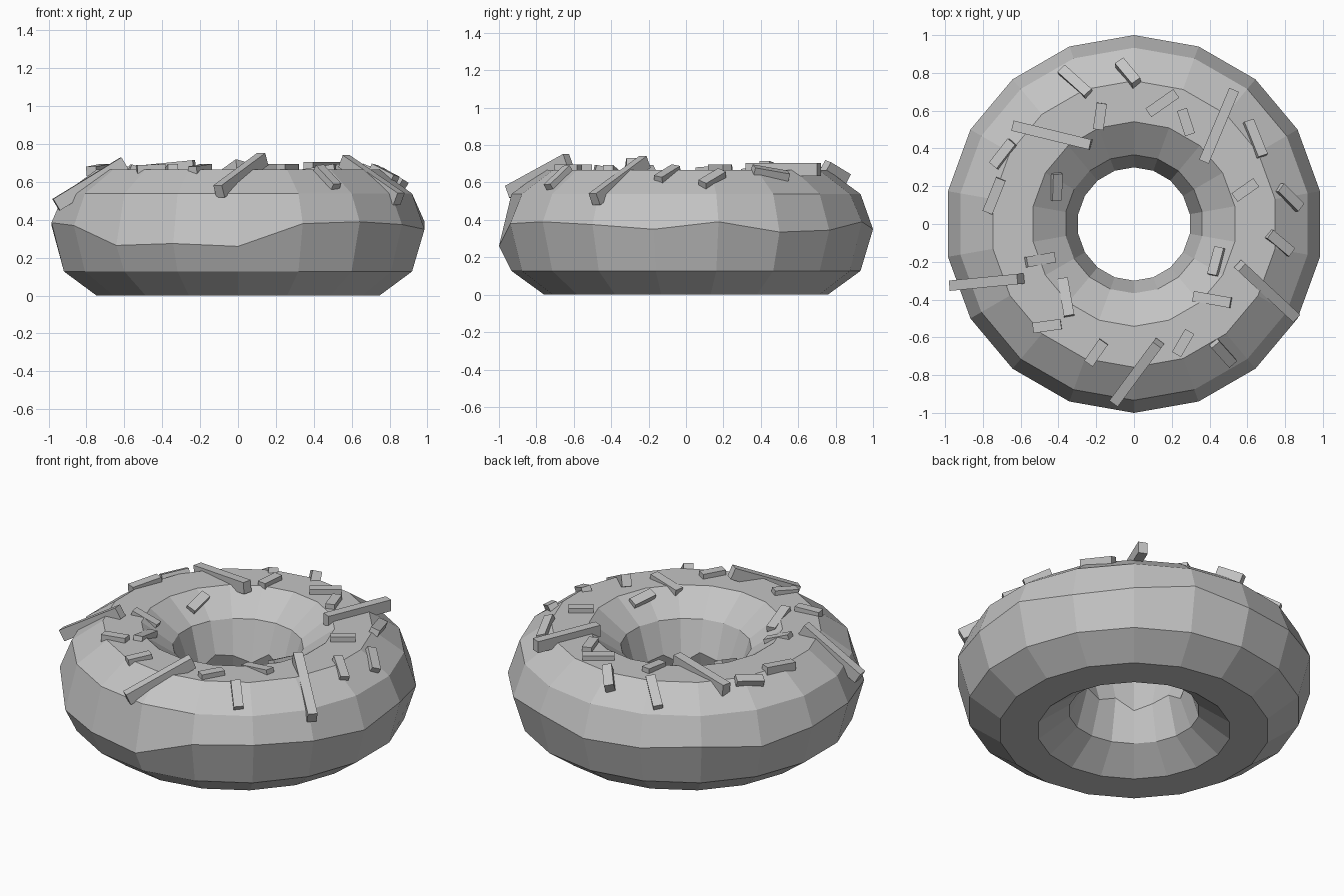
import bpy, bmesh, math
from mathutils import Vector, Matrix

cube = bpy.data.objects.get("Cube")
if cube:
    bpy.data.objects.remove(cube, do_unlink=True)

mat = bpy.data.materials.new("plain grey")
mat.use_nodes = True
grey = (0.55, 0.55, 0.55, 1)
mat.diffuse_color = grey
mat.node_tree.nodes["Principled BSDF"].inputs["Base Color"].default_value = grey

R, r, SEGS, SIDES = 0.65, 0.35, 18, 10
MID = r * math.cos(math.pi / SIDES)


def finish(bm, name):
    bmesh.ops.recalc_face_normals(bm, faces=bm.faces[:])
    mesh = bpy.data.meshes.new(name)
    bm.to_mesh(mesh)
    bm.free()
    mesh.materials.append(mat)
    obj = bpy.data.objects.new(name, mesh)
    bpy.context.collection.objects.link(obj)
    return obj


# Ring body: low-poly torus with a wavy icing edge around its widest line
outer_edge = [.26, .38, .39, .375, .35, .39, .335, .345, .39,
              .35, .36, .38, .34, .37, .385, .37, .265, .275]
bm = bmesh.new()
rings = []
for i in range(SEGS):
    a = math.tau * i / SEGS - math.pi / 2
    ring = []
    for j in range(SIDES):
        b = math.tau * (j + 0.5) / SIDES - math.pi / 2
        rad, z = R + r * math.cos(b), MID + r * math.sin(b)
        if j == 2:
            z = outer_edge[i]
        elif j == 7:
            z = MID + 0.04 * math.sin(i * 2.3)
        ring.append(bm.verts.new((rad * math.cos(a), rad * math.sin(a), z)))
    rings.append(ring)
for i in range(SEGS):
    p, q = rings[i], rings[(i + 1) % SEGS]
    for j in range(SIDES):
        k = (j + 1) % SIDES
        bm.faces.new((p[j], q[j], q[k], p[k]))
finish(bm, "ring_body")


def bar(name, a, b, up, width, height):
    """Box running from a to b, with its top turned towards up."""
    x = (b - a).normalized()
    y = up.cross(x).normalized()
    m = Matrix((x, y, x.cross(y))).transposed().to_4x4()
    m.translation = (a + b) / 2
    bm = bmesh.new()
    bmesh.ops.create_cube(bm, size=1, matrix=m @ Matrix.Diagonal(
        ((b - a).length, width, height, 1)))
    finish(bm, name)


def surface(x, y):
    """Point on the top of the ring."""
    d = min(abs(math.hypot(x, y) - R), 0.28)
    z = 0.666 if d < 0.108 else 0.666 - (d - 0.108) * 0.727
    return Vector((x, y, z + 0.004))


# Small sprinkles resting on the icing: x, y, heading, length
small = [(-.31, .75, -42, .19), (-.03, .79, -50, .14), (.15, .64, 35, .18),
         (.275, .54, -72, .14), (-.18, .57, 82, .14), (-.69, .37, 52, .16),
         (-.74, .15, 68, .19), (-.415, .2, 88, .14), (-.5, -.19, 10, .15),
         (-.36, -.39, -80, .2), (-.46, -.54, 8, .15), (-.2, -.68, 55, .14),
         (.26, -.63, 60, .14), (.47, -.68, -48, .14), (.415, -.4, -10, .2),
         (.44, -.2, 75, .15), (.77, -.1, -40, .15), (.82, .14, -45, .15),
         (.64, .45, -68, .2), (.59, .18, 35, .14)]
for n, (x, y, deg, length) in enumerate(small):
    t = math.radians(deg)
    dx, dy = math.cos(t) * length / 2, math.sin(t) * length / 2
    dist = math.hypot(x, y)
    lean = (dist - R) / r if abs(dist - R) > 0.12 else 0
    up = Vector((x / dist * lean, y / dist * lean, 1))
    bar(f"small_sprinkle_{n + 1}", surface(x - dx, y - dy),
        surface(x + dx, y + dy), up, 0.055, 0.1 if n == 1 else 0.05)

# Large sprinkles sticking out of the icing: start and end points
large = [((-.64, .52, .64), (-.23, .42, .68)), ((.37, .33, .67), (.53, .71, .67)),
         ((.56, -.22, .71), (.85, -.49, .51)), ((-.96, -.325, .48), (-.6, -.29, .7)),
         ((-.1, -.94, .55), (.13, -.63, .72))]
for n, (a, b) in enumerate(large):
    bar(f"large_sprinkle_{n + 1}", Vector(a), Vector(b), Vector((0, 0, 1)),
        0.055, 0.07)
